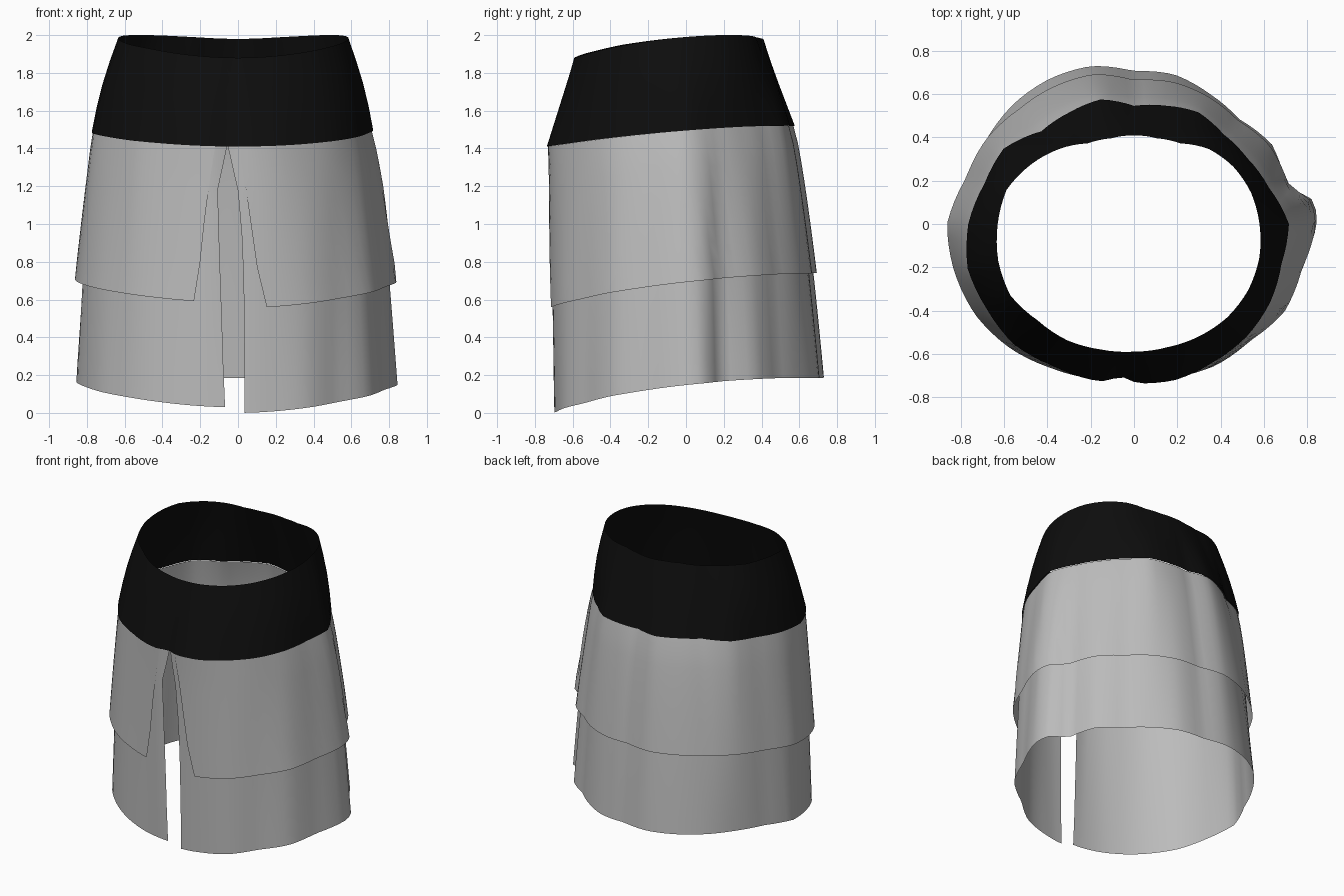
import bpy
import math

cube = bpy.data.objects.get("Cube")
if cube:
    bpy.data.objects.remove(cube, do_unlink=True)


def material(name, value):
    mat = bpy.data.materials.new(name)
    mat.use_nodes = True
    color = (value, value, value, 1)
    mat.diffuse_color = color
    mat.node_tree.nodes["Principled BSDF"].inputs["Base Color"].default_value = color
    return mat


black = material("black waistband cloth", 0.004)
grey = material("grey skirt cloth", 0.5)

# Ring radii in centimetre-like hundredths, from the front round by the left side
TOP = [59, 59, 60, 61, 61, 60, 58, 56, 53, 49, 43, 41,
       41, 41, 43, 49, 55, 61, 63, 65, 66, 63, 62, 60]
WAIST = [73, 74, 73, 73, 72, 70, 71, 64, 60, 58, 59, 56,
         54, 59, 59, 60, 69, 71, 76, 79, 78, 78, 75, 74]
HEM = [70, 71, 74, 74, 80, 80, 85, 73, 74, 69, 70, 72,
       71, 76, 78, 79, 79, 80, 86, 84, 83, 79, 75, 72]


def lerp(a, b, t):
    return a + (b - a) * t


def along(values, t):
    """Linear interpolation through evenly spaced values."""
    pos = min(max(t, 0), 1) * (len(values) - 1)
    i = min(int(pos), len(values) - 2)
    return lerp(values[i], values[i + 1], pos - i)


def ring(values, angle):
    return along(values + values[:1], angle / math.tau % 1) / 100


def bump(angle, centre, width):
    """Narrow fold centred on an angle in degrees."""
    d = (math.degrees(angle) - centre + 180) % 360 - 180
    return math.exp(-(d / width) ** 2)


def level(angle, front, side, back):
    """Height of a tilted rim from its front, side and back heights."""
    middle = (front + back) / 2
    return (middle + (front - back) / 2 * math.cos(angle)
            + (side - middle) * math.sin(angle) ** 2)


def waist_z(a):
    return level(a, 1.41, 1.495, 1.52)


def waist_r(a):
    return ring(WAIST, a) - 0.03 * bump(a, -5, 4)


def sheet(name, mat, surface, rows, columns, edges=None):
    """Wrap a cloth sheet round the body; edges give the front opening in x."""
    verts, faces = [], []
    count = columns + 1 if edges else columns
    for j in range(rows + 1):
        v = j / rows
        start, end = 0, math.tau
        if edges:
            start = math.asin(along(edges[0], v) / 0.72)
            end += math.asin(along(edges[1], v) / 0.72)
        for i in range(count):
            a = lerp(start, end, i / columns)
            r, z = surface(a, v)
            verts.append((r * math.sin(a), -r * math.cos(a), z))
    for j in range(rows):
        for i in range(columns):
            k = (i + 1) % count
            faces.append((j * count + i, (j + 1) * count + i,
                          (j + 1) * count + k, j * count + k))
    mesh = bpy.data.meshes.new(name)
    mesh.from_pydata(verts, [], faces)
    mesh.materials.append(mat)
    obj = bpy.data.objects.new(name, mesh)
    bpy.context.collection.objects.link(obj)
    bpy.ops.object.select_all(action="DESELECT")
    obj.select_set(True)
    bpy.context.view_layer.objects.active = obj
    bpy.ops.object.shade_smooth_by_angle(angle=math.radians(40))
    return obj


# Waistband: slightly bulging ring from the tilted rim to the skirt seam
def band_surface(a, v):
    r = lerp(ring(TOP, a), waist_r(a) + 0.006, v)
    r += 0.015 * math.sin(a) ** 2 * math.sin(math.pi * v)
    return r, lerp(level(a, 1.88, 1.99, 1.98), waist_z(a), v)


# Lower layer: full-length cloth, flaring to the hem
def lower_radius(a, v):
    hem = ring(HEM, a) + 0.05 * bump(a, 97, 4)
    return lerp(waist_r(a), hem, max(v, 0) ** 0.75)


def lower_hem(a):
    return level(a, 0, 0.14, 0.17) + 0.03 * max(a, 0) / math.tau


def lower_surface(a, v):
    return lower_radius(a, v) - 0.004, lerp(waist_z(a), lower_hem(a), v)


# Upper layer: shorter cloth lying just outside the lower one
def upper_surface(a, v):
    hem = level(a, 0.555, 0.685, 0.725) + 0.03 * max(a, 0) / math.tau
    z = lerp(waist_z(a), hem, v)
    depth = (waist_z(a) - z) / (waist_z(a) - lower_hem(a))
    r = lower_radius(a, depth) + (0.012 + 0.025 * math.sin(a) ** 2) * v
    return r, z


sheet("waistband", black, band_surface, 4, 96)
sheet("lower_skirt_layer", grey, lower_surface, 12, 96,
      ([-0.055, 0, 0.02, 0.03, 0.033, 0.035, 0.035],
       [-0.06, -0.108, -0.102, -0.095, -0.087, -0.08, -0.07]))
sheet("upper_skirt_layer", grey, upper_surface, 8, 96,
      ([0, 0.04, 0.07, 0.1, 0.15], [-0.12, -0.15, -0.175, -0.195, -0.225]))
